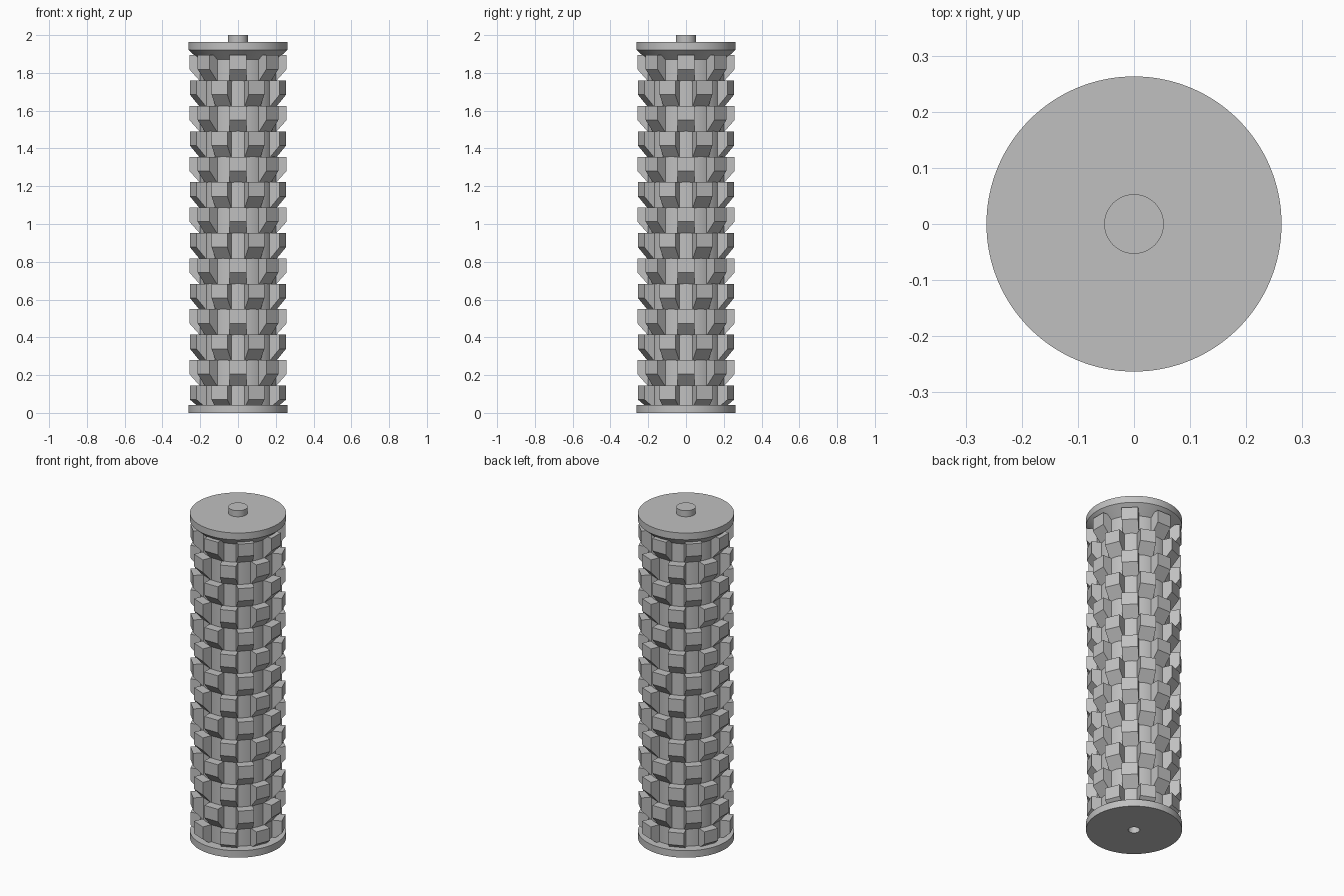
import bpy, bmesh
from math import cos, sin, pi

old = bpy.data.objects.get("Cube")
if old:
    bpy.data.objects.remove(old, do_unlink=True)

grey = bpy.data.materials.new("plain_grey")
grey.use_nodes = True
grey.diffuse_color = (0.53, 0.53, 0.53, 1)
grey.node_tree.nodes["Principled BSDF"].inputs["Base Color"].default_value = grey.diffuse_color

SEGMENTS = 128
CORE_R, RIM_R, PIN_R, HOLE_R = 0.205, 0.263, 0.053, 0.032
BLOCK_R, HALF_WIDTH = 0.257, 0.045
ROWS, PER_ROW, PITCH, TOP_ROW = 14, 8, 0.1345, 1.894


def finish(name, bm):
    bmesh.ops.recalc_face_normals(bm, faces=bm.faces)
    mesh = bpy.data.meshes.new(name)
    bm.to_mesh(mesh)
    bm.free()
    mesh.materials.append(grey)
    obj = bpy.data.objects.new(name, mesh)
    bpy.context.collection.objects.link(obj)
    return obj


def lathe(name, profile):
    """Spin a (radius, height) profile that starts and ends on the axis."""
    bm = bmesh.new()
    rings = []
    for r, z in profile:
        if r == 0:
            rings.append([bm.verts.new((0, 0, z))] * SEGMENTS)
        else:
            angles = [2 * pi * i / SEGMENTS for i in range(SEGMENTS)]
            rings.append([bm.verts.new((r * cos(a), r * sin(a), z)) for a in angles])
    for low, high in zip(rings, rings[1:]):
        for i in range(SEGMENTS):
            j = (i + 1) % SEGMENTS
            corners = dict.fromkeys([low[i], low[j], high[j], high[i]])
            bm.faces.new(list(corners))
    return finish(name, bm)


def add_block(bm, angle, top):
    """Flat-topped block whose underside slopes back into the core."""
    side = [(0.18, top), (BLOCK_R, top), (BLOCK_R, top - 0.075), (0.18, top - 0.162)]
    c, s = cos(angle), sin(angle)
    ends = [[bm.verts.new((r * c - w * s, r * s + w * c, z)) for r, z in side]
            for w in (-HALF_WIDTH, HALF_WIDTH)]
    for end in ends:
        bm.faces.new(end)
    for i in range(4):
        j = (i + 1) % 4
        bm.faces.new([ends[0][i], ends[0][j], ends[1][j], ends[1][i]])


# Core with base disc, bored underside, flared top disc and pin
core = lathe("roller_core", [
    (0, 0.2), (HOLE_R, 0.2), (HOLE_R, 0), (RIM_R, 0), (RIM_R, 0.042),
    (CORE_R, 0.042), (CORE_R, 1.87), (RIM_R, 1.922), (RIM_R, 1.963),
    (PIN_R, 1.963), (PIN_R, 2.0), (0, 2.0)])
bpy.context.view_layer.objects.active = core
core.select_set(True)
bpy.ops.object.shade_smooth_by_angle(angle=pi / 6)

# Staggered rows of blocks, every other row turned by half a step
for row in range(ROWS):
    bm = bmesh.new()
    for k in range(PER_ROW):
        add_block(bm, (k + 0.5 * (row % 2)) * 2 * pi / PER_ROW, TOP_ROW - row * PITCH)
    # The lowest row stays above the underside of the base disc
    for v in bm.verts:
        v.co.z = max(v.co.z, 0.01)
    finish(f"block_row_{row + 1}", bm)
